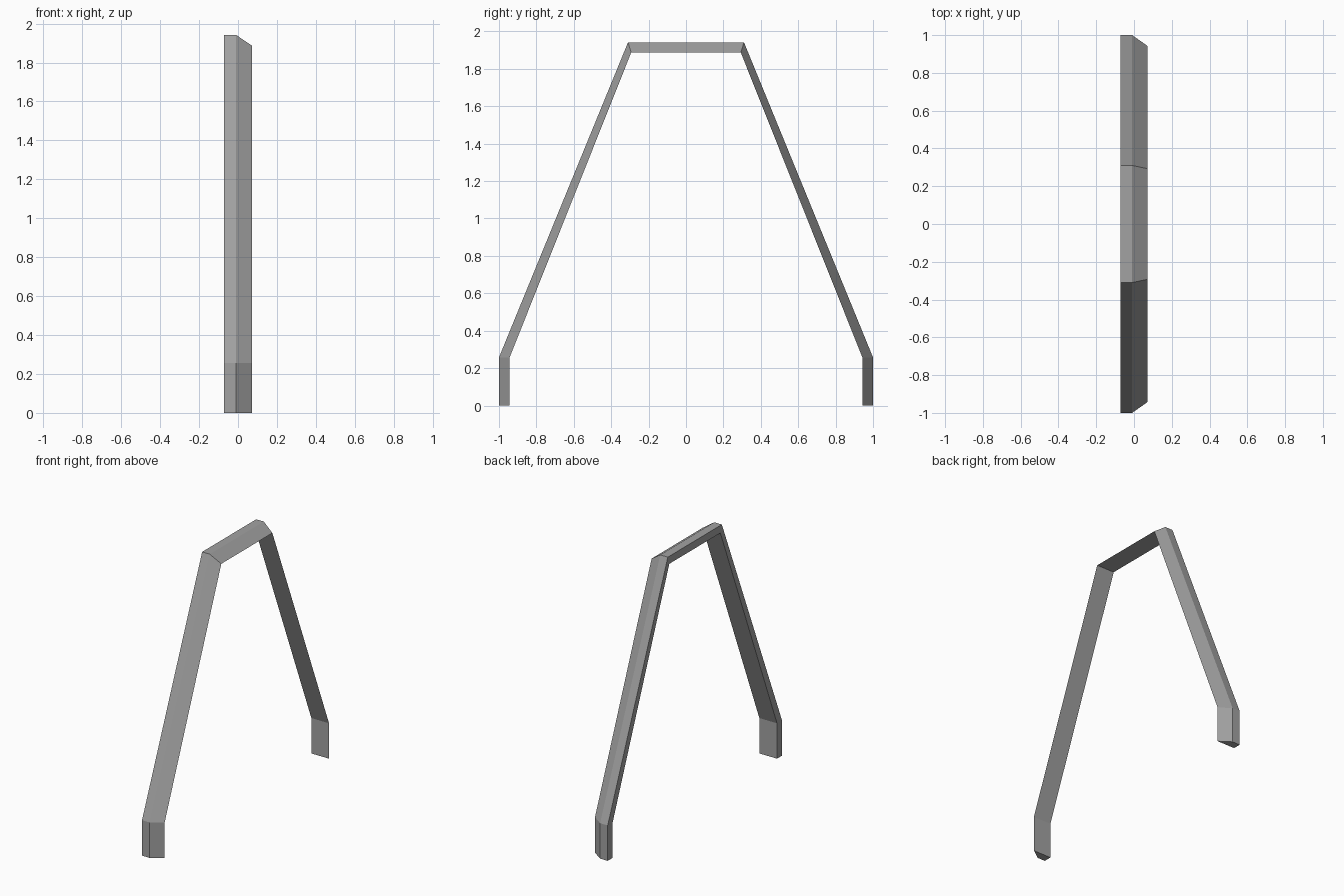
import bpy, bmesh

cube = bpy.data.objects.get("Cube")
if cube:
    bpy.data.objects.remove(cube, do_unlink=True)

# Single grey material
grey = bpy.data.materials.new("plain grey")
grey.use_nodes = True
colour = (0.36, 0.36, 0.36, 1)
grey.diffuse_color = colour
grey.node_tree.nodes["Principled BSDF"].inputs["Base Color"].default_value = colour

# Half paths (y, z) of the outer and inner edges, from foot to top corner
outer = [(-1, 0), (-1, 0.257), (-0.31, 1.942)]
inner = [(-0.943, 0), (-0.943, 0.257), (-0.293, 1.887)]


def mirrored(path):
    return path + [(-y, z) for y, z in reversed(path)]


# Cross-section (x, depth): flat outer strip, slope down to a sharp edge, flat inside
section = [(-0.071, 0), (-0.01, 0), (0.071, 1), (-0.071, 1)]

# Sweep the cross-section along the frame
bm = bmesh.new()
rings = []
for (oy, oz), (iy, iz) in zip(mirrored(outer), mirrored(inner)):
    rings.append([bm.verts.new((x, oy + (iy - oy) * d, oz + (iz - oz) * d))
                  for x, d in section])
n = len(section)
for a, b in zip(rings, rings[1:]):
    for i in range(n):
        j = (i + 1) % n
        bm.faces.new((a[i], a[j], b[j], b[i]))

# Foot ends
bm.faces.new(rings[0])
bm.faces.new(rings[-1])
bmesh.ops.recalc_face_normals(bm, faces=bm.faces[:])

mesh = bpy.data.meshes.new("arch_frame")
bm.to_mesh(mesh)
bm.free()
mesh.materials.append(grey)
frame = bpy.data.objects.new("arch_frame", mesh)
bpy.context.collection.objects.link(frame)
